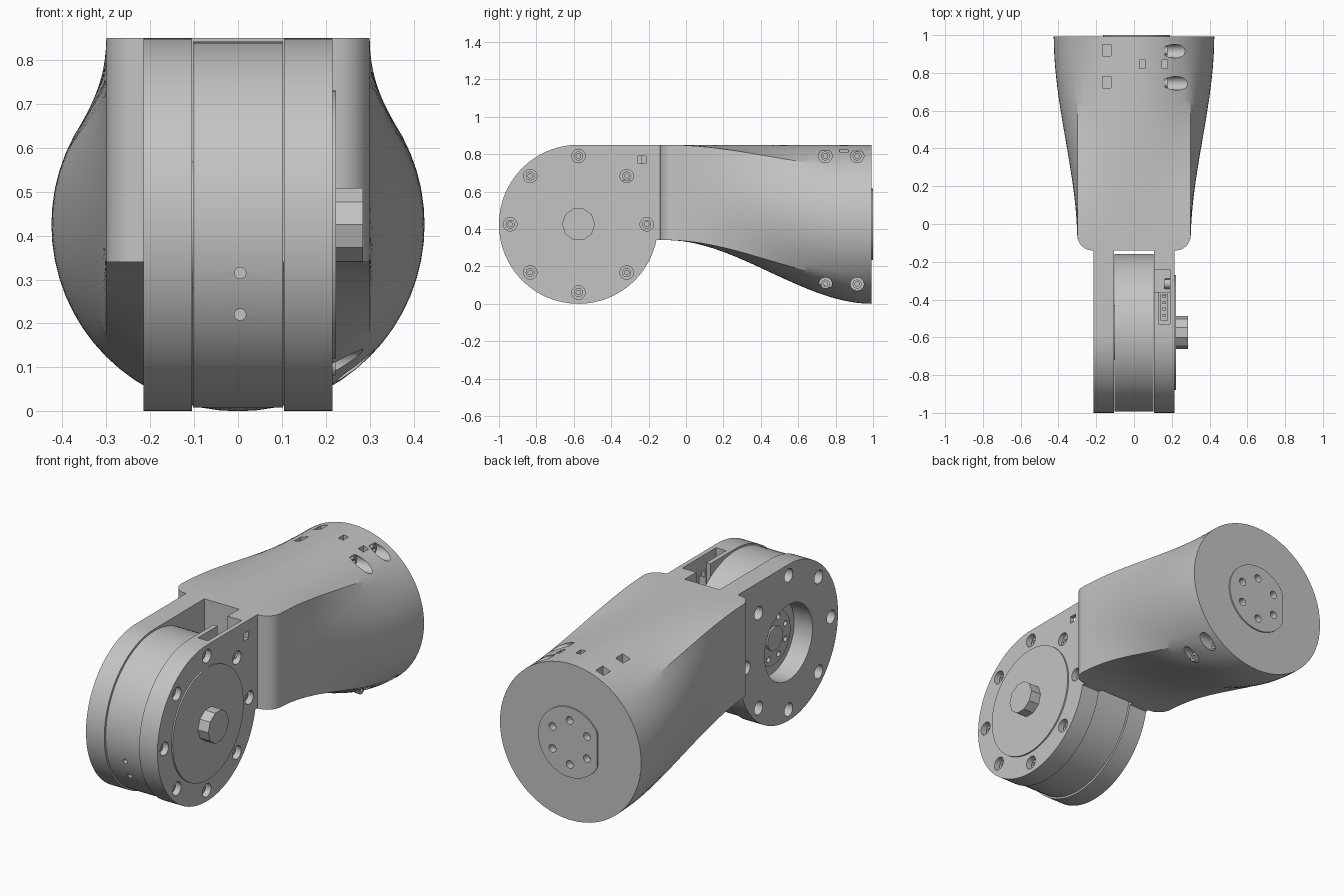
import bpy, bmesh, math
from mathutils import Matrix, Vector

if "Cube" in bpy.data.objects:
    bpy.data.objects.remove(bpy.data.objects["Cube"], do_unlink=True)

grey = bpy.data.materials.new("plain_grey")
grey.use_nodes = True
grey.diffuse_color = (0.55, 0.55, 0.55, 1)
grey.node_tree.nodes["Principled BSDF"].inputs["Base Color"].default_value = grey.diffuse_color

R = 0.425            # outer radius of joint and tail
JY, JZ = -0.575, R   # joint axis
parts = []


def finish(name, bm, keep=True):
    bmesh.ops.recalc_face_normals(bm, faces=bm.faces)
    mesh = bpy.data.meshes.new(name)
    bm.to_mesh(mesh)
    bm.free()
    mesh.materials.append(grey)
    ob = bpy.data.objects.new(name, mesh)
    bpy.context.collection.objects.link(ob)
    if keep:
        parts.append(ob)
    return ob


def cyl(name, axis, start, end, c, r, sides=64, keep=True):
    """Cylinder along x or y; c holds the two remaining coordinates."""
    bm = bmesh.new()
    bmesh.ops.create_cone(bm, cap_ends=True, segments=sides, radius1=r, radius2=r, depth=end - start)
    mid = (start + end) / 2
    if axis == "X":
        m = Matrix.Translation((mid, *c)) @ Matrix.Rotation(math.pi / 2, 4, "Y")
    else:
        m = Matrix.Translation((c[0], mid, c[1])) @ Matrix.Rotation(math.pi / 2, 4, "X")
    bm.transform(m)
    return finish(name, bm, keep)


def box(name, lo, hi, keep=True):
    bm = bmesh.new()
    bmesh.ops.create_cube(bm, size=1)
    lo, hi = Vector(lo), Vector(hi)
    for v in bm.verts:
        v.co = [l + (c + 0.5) * (h - l) for l, h, c in zip(lo, hi, v.co)]
    return finish(name, bm, keep)


def cut(cutter, *targets):
    """Subtract a cutter from each target, then drop the cutter."""
    for ob in targets:
        mod = ob.modifiers.new("cut", "BOOLEAN")
        mod.operation, mod.solver, mod.object = "DIFFERENCE", "EXACT", cutter
        bpy.context.view_layer.objects.active = ob
        bpy.ops.object.modifier_apply(modifier=mod.name)
    bpy.data.objects.remove(cutter, do_unlink=True)


def screw(name, x, c):
    head = cyl(name, "X", x - 0.03, x, c, 0.024, 24)
    cut(cyl("socket", "X", x - 0.015, x + 0.01, c, 0.013, 6, False), head)


# Arm body: rectangle at the joint blending into a full circle at the tail
def arm_body():
    n, fillet, y0, y1 = 64, 0.08, -0.14, 0.993
    sections = []
    for i in range(9):
        a = math.pi / 2 * i / 8
        sections.append((y0 + fillet * (1 - math.cos(a)), 0.3 - fillet + fillet * math.sin(a)))
    yf = sections[-1][0]
    sections += [(yf + (y1 - yf) * i / 28, 0.3) for i in range(1, 29)]
    bm = bmesh.new()
    rings = []
    for y, half in sections:
        t = max(0, (y + 0.1) / (y1 + 0.1))
        s = t * t * (3 - 2 * t)
        ring = []
        for k in range(n):
            a = 2 * math.pi * k / n
            u, v = math.cos(a), math.sin(a)
            m = max(abs(u), abs(v))
            x = (1 - s) * half * u / m + s * R * u
            z = (1 - s) * (0.595 + 0.255 * v / m) + s * (R + R * v)
            ring.append(bm.verts.new((x, y, z)))
        rings.append(ring)
    for a, b in zip(rings, rings[1:]):
        for k in range(n):
            j = (k + 1) % n
            bm.faces.new((a[k], a[j], b[j], b[k]))
    bm.faces.new(rings[0])
    bm.faces.new(rings[-1])
    return finish("arm_body", bm)


# Fork cheek: round plate with a square shoulder reaching the body
def cheek(name, x0, x1):
    pts = []
    stop = 2 * math.pi - math.asin(0.085 / R)
    for i in range(81):
        a = math.pi / 2 + (stop - math.pi / 2) * i / 80
        pts.append((JY + R * math.cos(a), JZ + R * math.sin(a)))
    pts += [(-0.13, 0.34), (-0.13, 0.85)]
    bm = bmesh.new()
    face = bm.faces.new([bm.verts.new((x0, y, z)) for y, z in pts])
    out = bmesh.ops.extrude_face_region(bm, geom=[face])
    verts = [g for g in out["geom"] if isinstance(g, bmesh.types.BMVert)]
    bmesh.ops.translate(bm, verts=verts, vec=(x1 - x0, 0, 0))
    return finish(name, bm)


body = arm_body()
left = cheek("left_cheek", 0.105, 0.215)
right = cheek("right_cheek", -0.215, -0.105)

# Rotor between the cheeks with two small front holes
rotor = cyl("rotor", "X", -0.102, 0.102, (JY, JZ), 0.417, 96)
for z in (0.22, 0.315):
    cut(cyl("pin_hole", "Y", -1.05, -0.9, (0.005, z), 0.013, 20, False), rotor)

# Bolt circle on both cheeks, with screws on the left one
for i in range(8):
    a = i * math.pi / 4
    c = (JY + 0.365 * math.cos(a), JZ + 0.365 * math.sin(a))
    cut(cyl("bolt_hole", "X", 0.165, 0.25, c, 0.036, 28, False), left)
    cut(cyl("bolt_hole", "X", -0.25, -0.155, c, 0.036, 28, False), right)
    screw("joint_screw", 0.19, c)

# Hub cover and nut on the left cheek
cyl("hub_cover", "X", 0.2, 0.223, (JY, JZ), 0.305, 96)
cyl("hub_nut", "X", 0.22, 0.285, (JY, JZ), 0.088, 10)

# Open recess on the right cheek with the output flange inside
cut(cyl("recess", "X", -0.3, -0.05, (JY, JZ), 0.205, 80, False), right)
flange = cyl("output_flange", "X", -0.125, -0.09, (JY, JZ), 0.145)
for i in range(8):
    a = (i + 0.5) * math.pi / 4
    c = (JY + 0.11 * math.cos(a), JZ + 0.11 * math.sin(a))
    cut(cyl("flange_hole", "X", -0.2, -0.108, c, 0.015, 16, False), flange)
cyl("flange_boss", "X", -0.135, -0.1, (JY, JZ), 0.065, 48)

# Connector pocket and side window in the left cheek
cut(box("pocket", (0.08, -0.36, 0.66), (0.19, -0.24, 1), False), left)
cut(box("pocket", (0.13, -0.53, 0.7), (0.19, -0.35, 1), False), left)
cut(box("window", (0.18, -0.257, 0.75), (0.25, -0.215, 0.79), False), left)
box("connector", (0.14, -0.51, 0.69), (0.18, -0.37, 0.76))
for i in range(4):
    y = -0.49 + i * 0.033
    box("connector_pin", (0.15, y, 0.75), (0.17, y + 0.014, 0.785))

# Tail screws on the left side of the body
for z, depth in ((0.79, 0.165), (0.105, 0.21)):
    for y in (0.745, 0.915):
        cut(cyl("tail_hole", "X", depth, 0.5, (y, z), 0.036, 28, False), body)
        screw("tail_screw", depth + 0.012, (y, z))

# Square pockets and narrow slots on top of the tail
for y in (0.75, 0.92):
    cut(box("square_pocket", (-0.168, y - 0.03, 0.74), (-0.122, y + 0.03, 1), False), body)
for x in (0.043, 0.163):
    cut(box("slot", (x - 0.015, 0.822, 0.77), (x + 0.015, 0.868, 1), False), body)

# Tail plate with one flat side and six holes
plate = cyl("tail_plate", "Y", 0.94, 1.0, (0, R), 0.19)
for v in plate.data.vertices:
    v.co.x = max(v.co.x, -0.165)
for i in range(6):
    a = (i + 0.5) * math.pi / 3
    c = (0.12 * math.cos(a), R + 0.12 * math.sin(a))
    cut(cyl("plate_hole", "Y", 0.96, 1.05, c, 0.021, 20, False), plate, body)

# Smooth curved faces while keeping hard edges
bpy.ops.object.select_all(action="DESELECT")
for ob in parts:
    ob.select_set(True)
bpy.context.view_layer.objects.active = body
bpy.ops.object.shade_smooth_by_angle(angle=math.radians(25))
